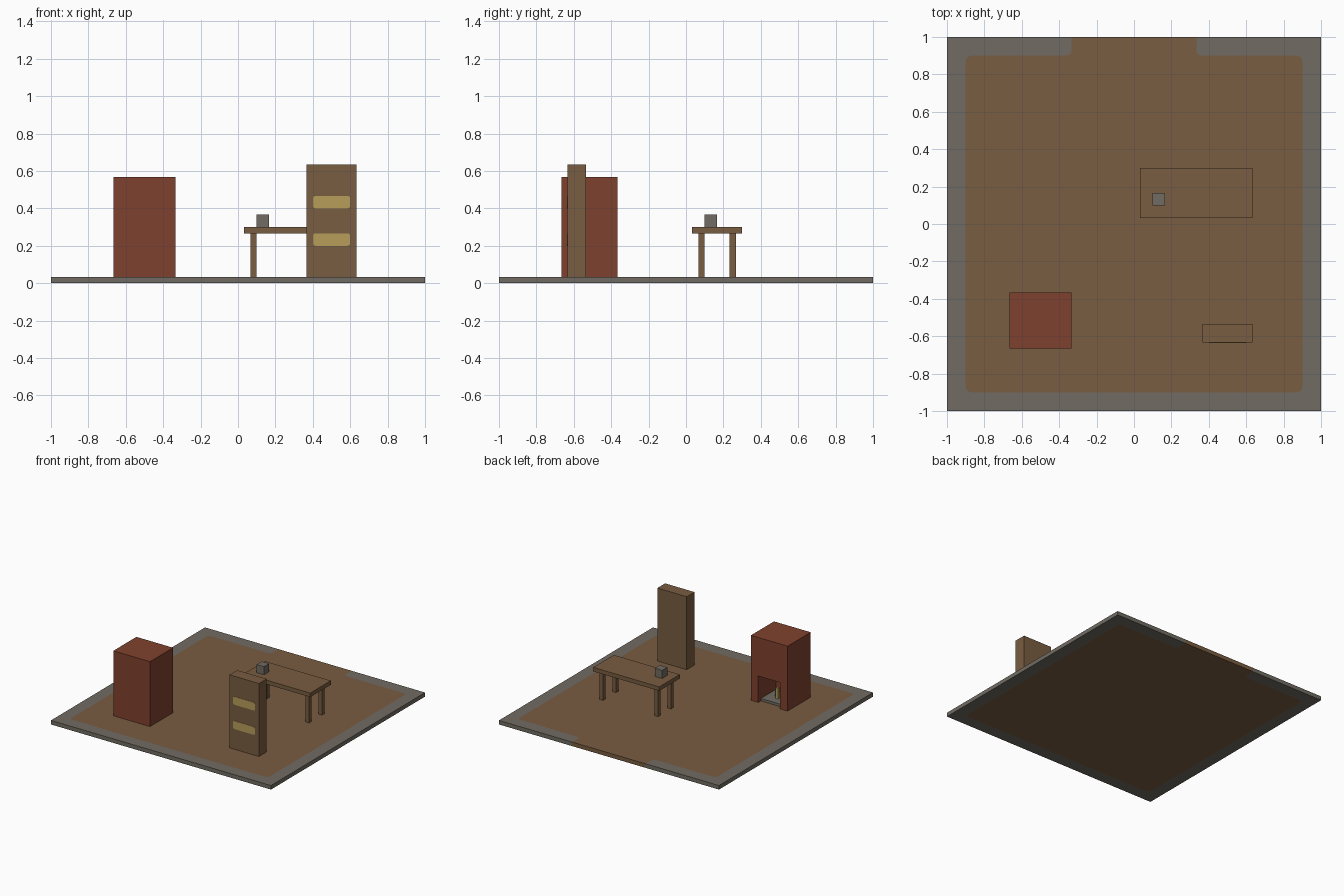
import bpy, bmesh, math
from mathutils import Vector

if "Cube" in bpy.data.objects:
    bpy.data.objects.remove(bpy.data.objects["Cube"], do_unlink=True)

U = 1 / 30  # building unit


def srgb(r, g, b):
    lin = [(c / 255 / 12.92) if c < 10 else ((c / 255 + 0.055) / 1.055) ** 2.4 for c in (r, g, b)]
    return (*lin, 1.0)


def material(name, rgb):
    m = bpy.data.materials.new(name)
    m.use_nodes = True
    m.diffuse_color = srgb(*rgb)
    m.node_tree.nodes["Principled BSDF"].inputs["Base Color"].default_value = srgb(*rgb)
    return m


WOOD = material("brown_wood", (121, 93, 65))
STONE = material("grey_stone", (113, 108, 99))
BRICK = material("red_brick", (127, 65, 46))
GOLD = material("pale_gold", (184, 157, 91))


def finish(name, bm, mats):
    bmesh.ops.recalc_face_normals(bm, faces=bm.faces[:])
    me = bpy.data.meshes.new(name)
    bm.to_mesh(me)
    bm.free()
    for m in mats:
        me.materials.append(m)
    ob = bpy.data.objects.new(name, me)
    bpy.context.collection.objects.link(ob)
    return ob


def box(name, lo, hi, mat):
    """Box between two corners given in building units."""
    lo, hi = Vector(lo) * U, Vector(hi) * U
    bm = bmesh.new()
    bmesh.ops.create_cube(bm, size=1)
    for v in bm.verts:
        v.co = Vector([lo[i] + (v.co[i] + 0.5) * (hi[i] - lo[i]) for i in range(3)])
    return finish(name, bm, [mat])


def rounded(points, radius, closed, steps=4):
    """Round the corners of a 2D path with quadratic arcs."""
    out, n = [], len(points)
    for i, p in enumerate(points):
        p = Vector(p)
        if not closed and i in (0, n - 1):
            out.append(p)
            continue
        a = p + (Vector(points[i - 1]) - p).normalized() * radius
        b = p + (Vector(points[(i + 1) % n]) - p).normalized() * radius
        for k in range(steps + 1):
            t = k / steps
            out.append(a * (1 - t) ** 2 + p * 2 * t * (1 - t) + b * t * t)
    return out


# Floor: stone border with a flush wooden middle that opens at the doorway
half = [(-10, 30), (-10, 27), (-27, 27), (-27, -27)]
path = rounded(half + [(-x, y) for x, y in reversed(half)], 1, False)
bm = bmesh.new()
inner = [bm.verts.new((p.x * U, p.y * U, 0)) for p in path]
outer = [bm.verts.new((x, y, 0)) for x, y in ((1, 1), (1, -1), (-1, -1), (-1, 1))]
wood = bm.faces.new(inner)
border = bm.faces.new(inner + outer)
border.material_index = 1
bmesh.ops.recalc_face_normals(bm, faces=bm.faces[:])
ext = bmesh.ops.extrude_face_region(bm, geom=[wood, border], use_keep_orig=True)
for v in [g for g in ext["geom"] if isinstance(g, bmesh.types.BMVert)]:
    v.co.z = U
for f in bm.faces:
    if abs(f.normal.z) < 0.5 or len(f.verts) == 4:
        c = f.calc_center_median()
        f.material_index = 0 if c.y > 0.99 and abs(c.x) < 0.3 else 1
finish("floor", bm, [WOOD, STONE])

# Fireplace with an opening at the back
fireplace = box("fireplace", (-20, -20, 1), (-10, -11, 17), BRICK)
cutter = box("fireplace_cutter", (-18, -18, 0), (-12, -10, 7.5), BRICK)
cutter.hide_render = True
mod = fireplace.modifiers.new("opening", "BOOLEAN")
mod.operation, mod.solver, mod.object = "DIFFERENCE", "EXACT", cutter
bpy.context.view_layer.objects.active = fireplace
bpy.ops.object.modifier_apply(modifier=mod.name)
bpy.data.objects.remove(cutter, do_unlink=True)

# Hearth and flames
box("hearth", (-18, -18, 1), (-12, -12, 1.6), STONE)
for i, (x, y, h) in enumerate([(-15.8, -14.6, 1.6), (-15, -14.2, 2.6), (-14.3, -14.9, 1.9), (-15.2, -15.4, 2.2)]):
    box(f"flame_{i + 1}", (x - 0.3, y - 0.3, 1.6), (x + 0.3, y + 0.3, 1.6 + h), GOLD)

# Cabinet with two gold panels
box("cabinet", (11, -19, 1), (19, -16, 19), WOOD)
for name, z in (("lower_panel", 6), ("upper_panel", 12)):
    shape = rounded([(12, z), (18, z), (18, z + 2), (12, z + 2)], 0.5, True)
    bm = bmesh.new()
    face = bm.faces.new([bm.verts.new((p.x * U, -19 * U, p.y * U)) for p in shape])
    ext = bmesh.ops.extrude_face_region(bm, geom=[face], use_keep_orig=True)
    for v in [g for g in ext["geom"] if isinstance(g, bmesh.types.BMVert)]:
        v.co.y -= 0.002
    finish(name, bm, [GOLD])

# Table with four legs and a block on top
box("table_top", (1, 1, 8), (19, 9, 9), WOOD)
for side, x in (("right", 2), ("left", 17)):
    for end, y in (("front", 2), ("back", 7)):
        box(f"{end}_{side}_table_leg", (x, y, 1), (x + 1, y + 1, 8), WOOD)
box("table_block", (3, 3, 9), (5, 5, 11), STONE)
